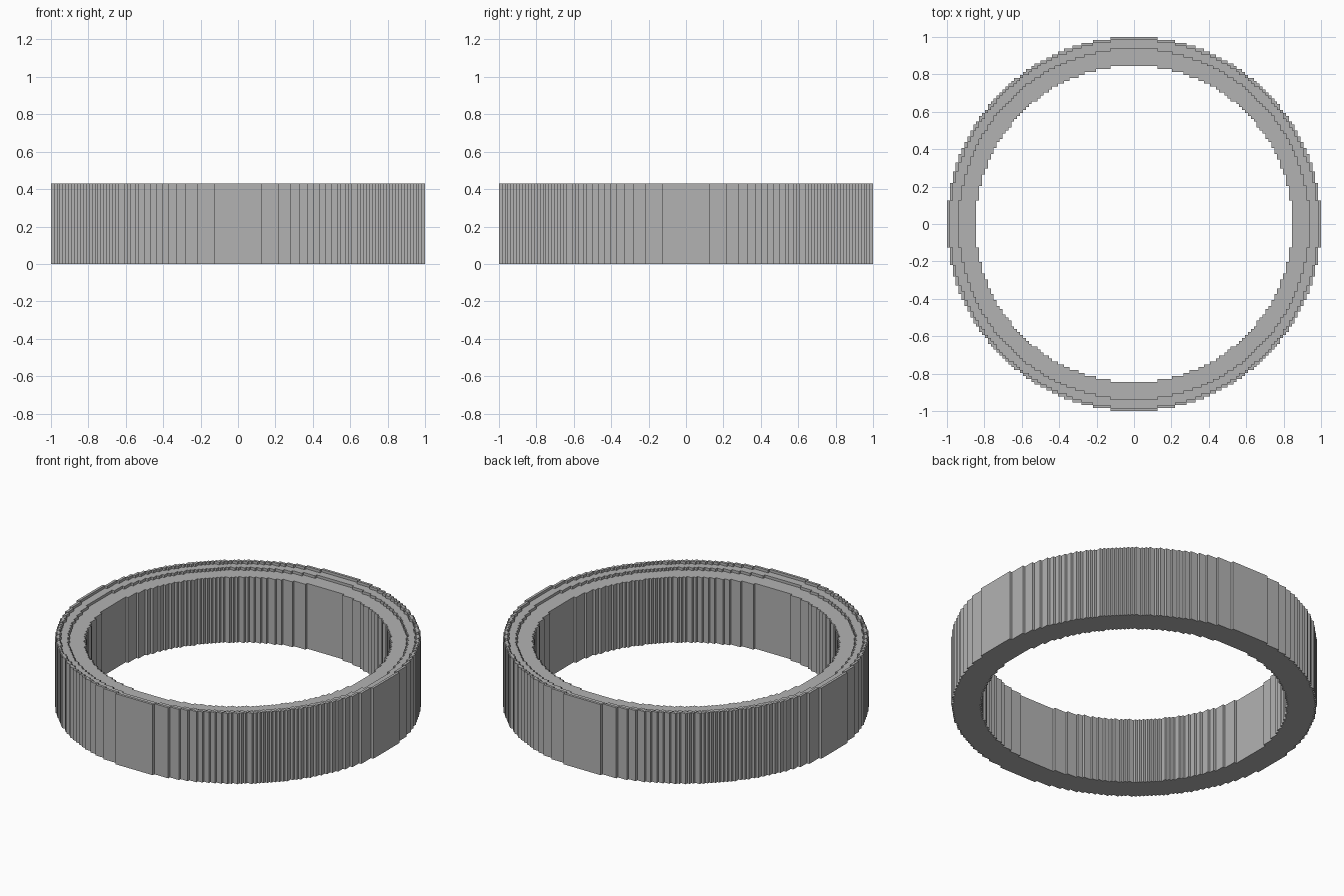
import bpy
import bmesh

cube = bpy.data.objects.get("Cube")
if cube:
    bpy.data.objects.remove(cube, do_unlink=True)

CELLS = 128              # square cells across the diameter
UNIT = 2 / CELLS         # size of one cell
HOLE = 54.1 * UNIT       # radius of the opening
# Each tier: inner radius and how far it rises above the tier before it
TIERS = [(HOLE, 0.398), (60 * UNIT, 0.016), (63 * UNIT, 0.016)]


def radius(face):
    return face.calc_center_median().xy.length


def raise_region(bm, faces, height, keep_base):
    """Extrude faces straight up; return the new top faces."""
    result = bmesh.ops.extrude_face_region(bm, geom=faces, use_keep_orig=True)
    new = result["geom"]
    verts = [g for g in new if isinstance(g, bmesh.types.BMVert)]
    tops = [g for g in new if isinstance(g, bmesh.types.BMFace)]
    bmesh.ops.translate(bm, verts=verts, vec=(0, 0, height))
    if not keep_base:
        bmesh.ops.delete(bm, geom=faces, context="FACES")
    return tops


# Flat stepped ring cut from a square grid
bm = bmesh.new()
bmesh.ops.create_grid(bm, x_segments=CELLS, y_segments=CELLS, size=1)
outside = [f for f in bm.faces if not HOLE < radius(f) <= 1]
bmesh.ops.delete(bm, geom=outside, context="FACES")

# Body, then the two steps rising to the outer rim
region = list(bm.faces)
for index, (inner, height) in enumerate(TIERS):
    region = [f for f in region if radius(f) > inner]
    region = raise_region(bm, region, height, keep_base=index == 0)

bmesh.ops.recalc_face_normals(bm, faces=bm.faces)
mesh = bpy.data.meshes.new("stepped_ring")
bm.to_mesh(mesh)
bm.free()

# Single grey material
grey = bpy.data.materials.new("plain grey")
grey.use_nodes = True
colour = (0.45, 0.45, 0.45, 1)
grey.diffuse_color = colour
grey.node_tree.nodes["Principled BSDF"].inputs["Base Color"].default_value = colour
mesh.materials.append(grey)

ring = bpy.data.objects.new("stepped_ring", mesh)
bpy.context.collection.objects.link(ring)
